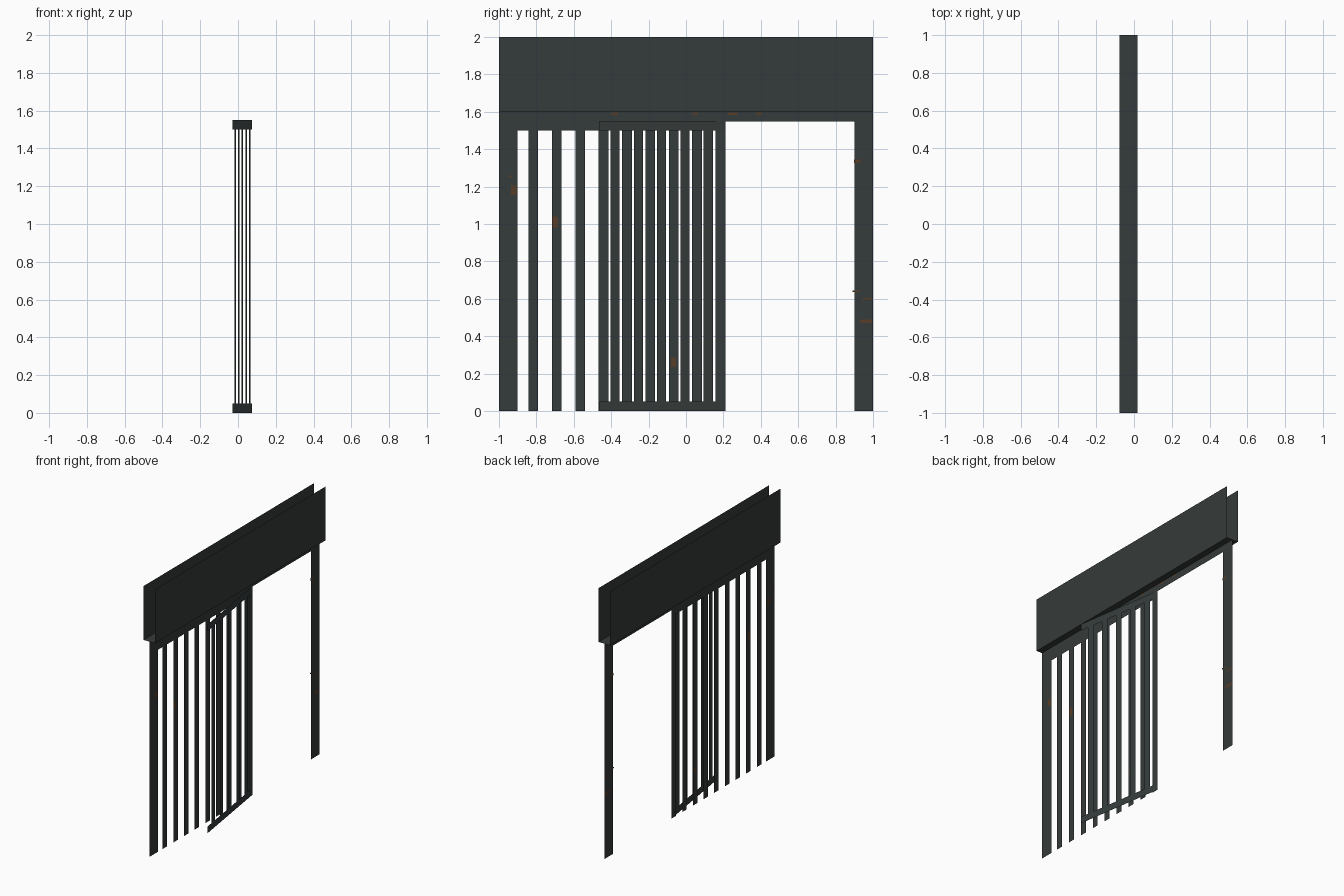
import bpy, bmesh

if "Cube" in bpy.data.objects:
    bpy.data.objects.remove(bpy.data.objects["Cube"])


def material(name, rgb):
    m = bpy.data.materials.new(name)
    m.diffuse_color = (*rgb, 1)
    m.use_nodes = True
    m.node_tree.nodes["Principled BSDF"].inputs["Base Color"].default_value = m.diffuse_color
    return m


IRON = material("dark_iron", (0.036, 0.044, 0.043))
RUST = material("rust", (0.095, 0.045, 0.02))


def sheet_object(name, quads, mat):
    """One object made of flat, zero-thickness quads."""
    bm = bmesh.new()
    for q in quads:
        bm.faces.new([bm.verts.new(p) for p in q])
    bmesh.ops.remove_doubles(bm, verts=bm.verts, dist=1e-5)
    me = bpy.data.meshes.new(name)
    bm.to_mesh(me)
    bm.free()
    me.materials.append(mat)
    ob = bpy.data.objects.new(name, me)
    bpy.context.collection.objects.link(ob)
    return ob


def upright(x_at, y0, y1, z0, z1):
    """Vertical quad facing +x; x_at gives x for a y."""
    return [(x_at(y0), y0, z0), (x_at(y1), y1, z0),
            (x_at(y1), y1, z1), (x_at(y0), y0, z1)]


FRAME_X, HEAD_BACK, HEAD_FRONT = -0.029, -0.076, 0.018
HINGE_Y, FREE_Y, FREE_X = 0.212, -0.465, 0.075


def frame_x(y):
    return FRAME_X


def door_x(y):
    # the gate stands ajar, hinged on the last fixed bar
    return FRAME_X + (FREE_X - FRAME_X) * (HINGE_Y - y) / (HINGE_Y - FREE_Y)


# Header channel: two tall panels joined by a floor, open at the top
sheet_object("header_front_panel", [upright(lambda y: HEAD_FRONT, -1, 1, 1.6, 2)], IRON)
sheet_object("header_back_panel", [upright(lambda y: HEAD_BACK, -1, 1, 1.6, 2)[::-1]], IRON)
sheet_object("header_floor", [[(HEAD_BACK, -1, 1.6), (HEAD_BACK, 1, 1.6),
                               (HEAD_FRONT, 1, 1.6), (HEAD_FRONT, -1, 1.6)]], IRON)

# Fixed frame: posts, stepped top rail, bars
sheet_object("left_post", [upright(frame_x, -1, -0.9, 0, 1.6)], IRON)
sheet_object("right_post", [upright(frame_x, 0.9, 1, 0, 1.6)], IRON)
sheet_object("top_rail", [upright(frame_x, -0.9, HINGE_Y, 1.5, 1.6),
                          upright(frame_x, HINGE_Y, 0.9, 1.547, 1.6)], IRON)
sheet_object("fixed_bars", [upright(frame_x, -0.842 + 0.125 * i, -0.79 + 0.125 * i, 0, 1.5)
                            for i in range(9)], IRON)

# Gate leaf: two rails and five bars
sheet_object("gate_rails", [upright(door_x, FREE_Y, HINGE_Y, z, z + 0.05)
                            for z in (0, 1.5)], IRON)
sheet_object("gate_bars", [upright(door_x, -0.404 + 0.1247 * i, -0.355 + 0.1247 * i, 0.05, 1.5)
                           for i in range(5)], IRON)

# Rust flecks (y, z, width, height) as thin plates on both sides of the frame
FLECKS = [(-0.92, 1.18, 0.03, 0.05), (-0.94, 1.255, 0.025, 0.01),
          (-0.70, 1.01, 0.03, 0.06), (-0.067, 0.26, 0.025, 0.05),
          (0.915, 1.335, 0.035, 0.02), (0.962, 0.48, 0.065, 0.02),
          (0.97, 0.60, 0.05, 0.01), (0.91, 0.64, 0.04, 0.008),
          (-0.38, 1.59, 0.04, 0.012), (0.05, 1.59, 0.03, 0.012),
          (0.25, 1.59, 0.05, 0.014), (0.39, 1.59, 0.03, 0.012)]
for side, s in (("front", 1), ("back", -1)):
    quads = [upright(lambda y: FRAME_X + s * 0.002, y - w / 2, y + w / 2, z - h / 2, z + h / 2)[::s]
             for y, z, w, h in FLECKS]
    sheet_object("rust_flecks_" + side, quads, RUST)
